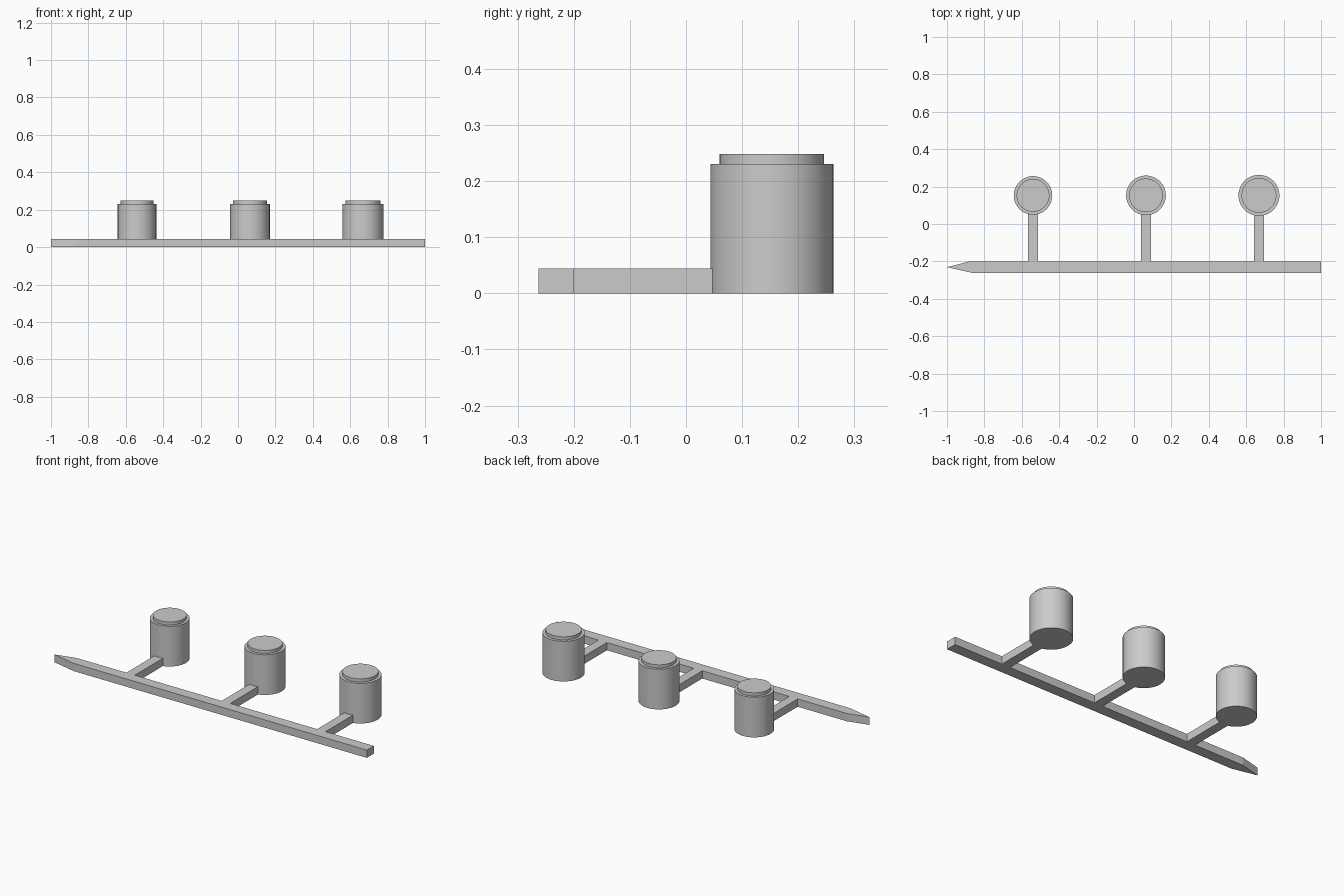
import bpy, bmesh, math

cube = bpy.data.objects.get("Cube")
if cube:
    bpy.data.objects.remove(cube)

grey = bpy.data.materials.new("neutral grey")
grey.use_nodes = True
grey.diffuse_color = (0.6, 0.6, 0.6, 1)
grey.node_tree.nodes["Principled BSDF"].inputs["Base Color"].default_value = grey.diffuse_color

BAR_FRONT, BAR_BACK, BAR_TOP = -0.263, -0.2, 0.0445
POST_Y, ARM_HALF = 0.153, 0.027
# centre x and radius of each post
POSTS = [(-0.54, 0.103), (0.064, 0.106), (0.668, 0.1095)]


def add_object(name, bm):
    bmesh.ops.recalc_face_normals(bm, faces=bm.faces)
    mesh = bpy.data.meshes.new(name)
    bm.to_mesh(mesh)
    bm.free()
    mesh.materials.append(grey)
    obj = bpy.data.objects.new(name, mesh)
    bpy.context.collection.objects.link(obj)
    return obj


def rail():
    # pointed bar with three arms, as one extruded outline
    outline = [(-1, -0.231), (-0.858, BAR_FRONT), (1, BAR_FRONT), (1, BAR_BACK)]
    for x, r in reversed(POSTS):
        end = POST_Y - math.sqrt(r * r - ARM_HALF * ARM_HALF) + 0.002
        outline += [(x + ARM_HALF, BAR_BACK), (x + ARM_HALF, end),
                    (x - ARM_HALF, end), (x - ARM_HALF, BAR_BACK)]
    outline.append((-0.88, BAR_BACK))
    bm = bmesh.new()
    base = bm.faces.new([bm.verts.new((x, y, 0)) for x, y in outline])
    top = bmesh.ops.extrude_face_region(bm, geom=[base])["geom"]
    bmesh.ops.translate(bm, vec=(0, 0, BAR_TOP),
                        verts=[v for v in top if isinstance(v, bmesh.types.BMVert)])
    add_object("rail_with_arms", bm)


def post(name, x, r):
    # stepped round post, made by stacking rings of the profile
    n = 64
    cap = r * 0.85
    bm = bmesh.new()
    rings = [[bm.verts.new((x + rad * math.cos(2 * math.pi * i / n),
                            POST_Y + rad * math.sin(2 * math.pi * i / n), z))
              for i in range(n)]
             for rad, z in [(r, 0), (r, 0.23), (cap, 0.23), (cap, 0.248)]]
    for a, b in zip(rings, rings[1:]):
        for i in range(n):
            j = (i + 1) % n
            bm.faces.new((a[i], a[j], b[j], b[i]))
    bm.faces.new(rings[0])
    bm.faces.new(rings[-1])
    obj = add_object(name, bm)
    bpy.ops.object.select_all(action="DESELECT")
    obj.select_set(True)
    bpy.context.view_layer.objects.active = obj
    bpy.ops.object.shade_smooth_by_angle(angle=math.radians(30))


rail()
for name, (x, r) in zip(("right_post", "middle_post", "left_post"), POSTS):
    post(name, x, r)
